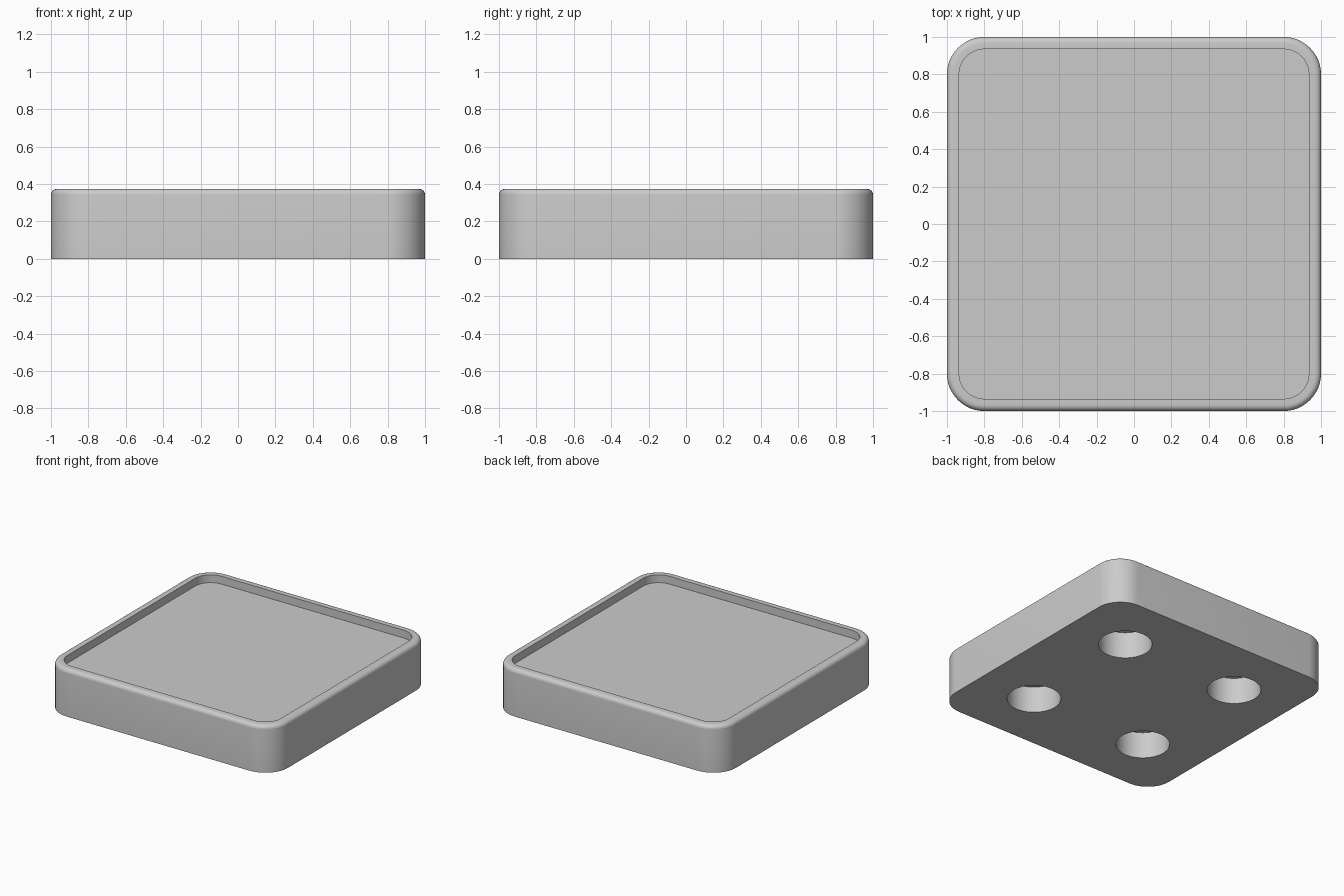
import bpy, bmesh
from math import sin, cos, pi, radians
from mathutils import Matrix

HEIGHT, FLOOR = 0.374, 0.312
CORNER, RIM, FILLET = 0.2, 0.065, 0.032
HOLE_POS, HOLE_RADIUS, HOLE_DEPTH = 0.51, 0.193, 0.208

cube = bpy.data.objects.get("Cube")
if cube:
    bpy.data.objects.remove(cube, do_unlink=True)

grey = bpy.data.materials.new("light grey")
grey.use_nodes = True
grey.diffuse_color = (0.6, 0.6, 0.6, 1)
grey.node_tree.nodes["Principled BSDF"].inputs["Base Color"].default_value = (0.6, 0.6, 0.6, 1)


def make_object(name, bm):
    bmesh.ops.recalc_face_normals(bm, faces=bm.faces)
    mesh = bpy.data.meshes.new(name)
    bm.to_mesh(mesh)
    bm.free()
    mesh.materials.append(grey)
    obj = bpy.data.objects.new(name, mesh)
    bpy.context.collection.objects.link(obj)
    return obj


def rounded_loop(bm, inset, z, steps=12):
    """Rounded square ring, inset from the outer wall."""
    centre, radius = 1 - CORNER, CORNER - inset
    ring = []
    for corner, (sx, sy) in enumerate([(1, 1), (-1, 1), (-1, -1), (1, -1)]):
        for i in range(steps + 1):
            a = (corner + i / steps) * pi / 2
            ring.append(bm.verts.new((sx * centre + radius * cos(a),
                                      sy * centre + radius * sin(a), z)))
    return ring


# Tray body: outer wall, filleted top edge, flat rim, recessed floor
profile = [(0, 0)]
for i in range(7):
    a = i / 6 * pi / 2
    profile.append((FILLET * (1 - cos(a)), HEIGHT - FILLET * (1 - sin(a))))
profile += [(RIM, HEIGHT), (RIM, FLOOR)]

bm = bmesh.new()
rings = [rounded_loop(bm, inset, z) for inset, z in profile]
for low, high in zip(rings, rings[1:]):
    for i in range(len(low)):
        j = (i + 1) % len(low)
        bm.faces.new((low[i], low[j], high[j], high[i]))
bm.faces.new(rings[0])
bm.faces.new(rings[-1])
body = make_object("tray_body", bm)

# Four blind round holes in the underside
bm = bmesh.new()
for sx in (-1, 1):
    for sy in (-1, 1):
        bmesh.ops.create_cone(
            bm, cap_ends=True, segments=64, radius1=HOLE_RADIUS, radius2=HOLE_RADIUS,
            depth=2 * HOLE_DEPTH,
            matrix=Matrix.Translation((sx * HOLE_POS, sy * HOLE_POS, 0)))
cutter = make_object("hole_cutter", bm)
cutter.hide_render = True

cut = body.modifiers.new("holes", 'BOOLEAN')
cut.operation = 'DIFFERENCE'
cut.solver = 'EXACT'
cut.object = cutter
bpy.ops.object.select_all(action='DESELECT')
body.select_set(True)
bpy.context.view_layer.objects.active = body
bpy.ops.object.modifier_apply(modifier=cut.name)
bpy.data.objects.remove(cutter, do_unlink=True)

# Soft curves, crisp edges
bpy.ops.object.shade_smooth_by_angle(angle=radians(30))
